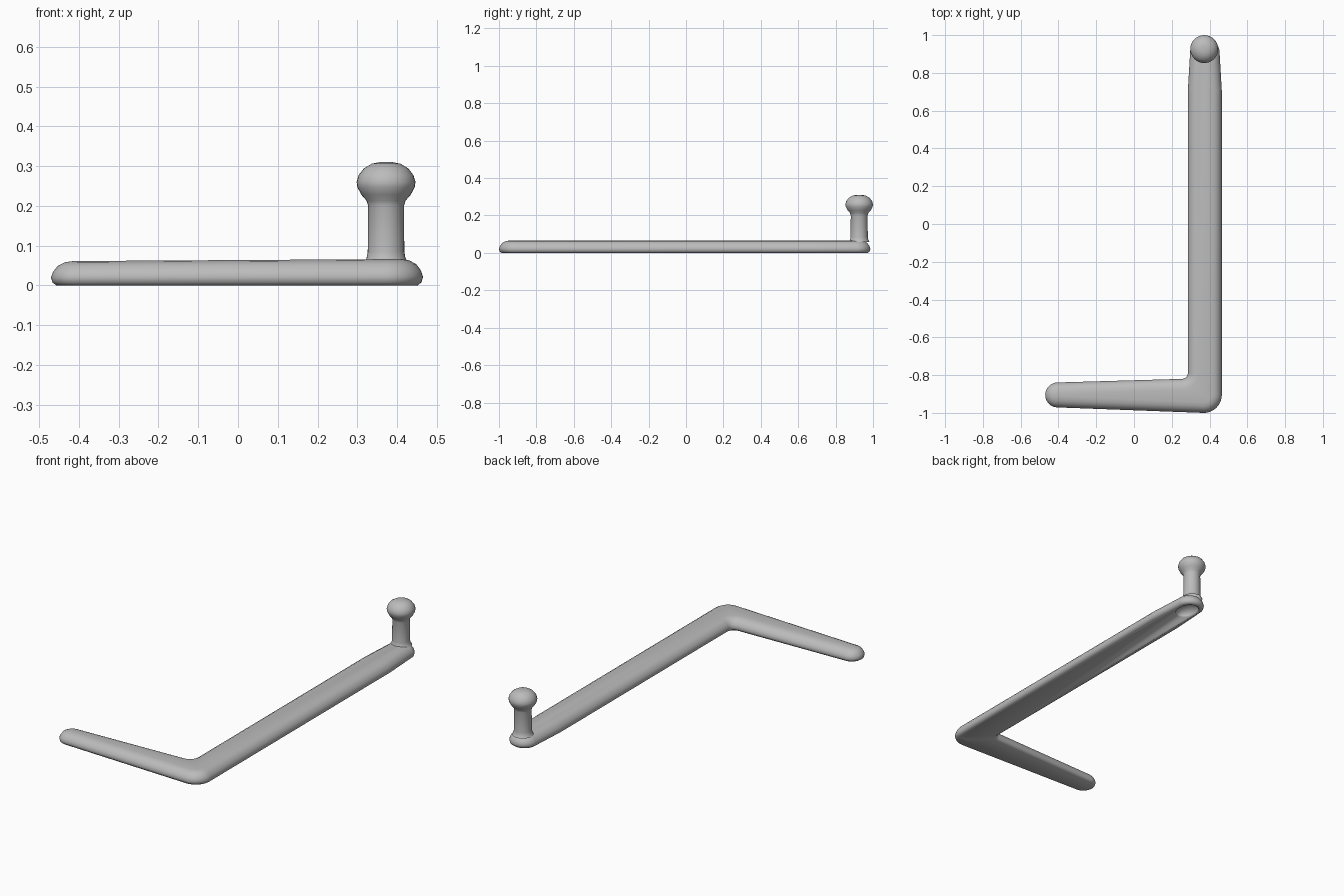
import bpy, bmesh
from math import cos, sin, radians, pi

cube = bpy.data.objects.get("Cube")
if cube:
    bpy.data.objects.remove(cube, do_unlink=True)

grey = bpy.data.materials.new("plain grey")
grey.use_nodes = True
grey.diffuse_color = (0.5, 0.5, 0.5, 1)
grey.node_tree.nodes["Principled BSDF"].inputs["Base Color"].default_value = (0.5, 0.5, 0.5, 1)


def finish(name, bm):
    bmesh.ops.recalc_face_normals(bm, faces=bm.faces)
    mesh = bpy.data.meshes.new(name)
    bm.to_mesh(mesh)
    bm.free()
    mesh.materials.append(grey)
    ob = bpy.data.objects.new(name, mesh)
    bpy.context.collection.objects.link(ob)
    bpy.ops.object.select_all(action='DESELECT')
    bpy.context.view_layer.objects.active = ob
    ob.select_set(True)
    bpy.ops.object.shade_smooth_by_angle(angle=radians(50))
    return ob


def bridge(bm, a, b):
    n = len(a)
    for i in range(n):
        j = (i + 1) % n
        bm.faces.new((a[i], a[j], b[j], b[i]))


# Bar outline as arcs: centre x, centre y, radius, start, end, steps, side (-1 is the inner corner)
arcs = [
    (0.369, -0.904, 0.096, -92, 0, 12, 1),
    (0.375, 0.70, 0.09, 0, 4, 2, 1),
    (0.375, 0.908, 0.078, 6, 174, 20, 1),
    (0.375, 0.70, 0.09, 176, 180, 2, 1),
    (0.255, -0.79, 0.03, 0, -89, 6, -1),
    (-0.404, -0.905, 0.066, 91, 268, 20, 1),
]


def outline(inset):
    pts = []
    for cx, cy, r, a0, a1, n, side in arcs:
        for i in range(n + 1):
            a = radians(a0 + (a1 - a0) * i / n)
            rr = r - side * inset
            pts.append((cx + rr * cos(a), cy + rr * sin(a)))
    return pts


# L-shaped bar: flat underside, rounded top, slightly thicker towards the left
section = [(0.014, 0), (0.004, 0.007), (0, 0.02), (0.005, 0.034),
           (0.017, 0.049), (0.035, 0.058), (0.056, 0.061)]
bm = bmesh.new()
rings = [[bm.verts.new((x, y, z * (1 + 0.1 * (x + 0.47)))) for x, y in outline(d)]
         for d, z in section]
for a, b in zip(rings, rings[1:]):
    bridge(bm, a, b)
bm.faces.new(rings[0])
bm.faces.new(rings[-1])
bar = finish("bent_bar", bm)

# Hollow under the post
bm = bmesh.new()
bmesh.ops.create_uvsphere(bm, u_segments=32, v_segments=16, radius=1)
cutter = finish("hollow_cutter", bm)
cutter.scale = (0.053, 0.072, 0.042)
cutter.location = (0.374, 0.888, 0)
cutter.hide_render = True
cutter.hide_set(True)
cut = bar.modifiers.new("hollow", 'BOOLEAN')
cut.operation = 'DIFFERENCE'
cut.solver = 'EXACT'
cut.object = cutter

# Post with mushroom knob, turned around its axis
turned = [(0.056, 0.058), (0.049, 0.068), (0.046, 0.085), (0.045, 0.2),
          (0.049, 0.213), (0.062, 0.228), (0.072, 0.247), (0.074, 0.26),
          (0.069, 0.277), (0.056, 0.294), (0.036, 0.306), (0.016, 0.31)]
bm = bmesh.new()
steps = 32
rings = [[bm.verts.new((0.372 + r * cos(2 * pi * i / steps),
                        0.926 + r * sin(2 * pi * i / steps), z)) for i in range(steps)]
         for r, z in turned]
for a, b in zip(rings, rings[1:]):
    bridge(bm, a, b)
bm.faces.new(rings[-1])
finish("post_and_knob", bm)
